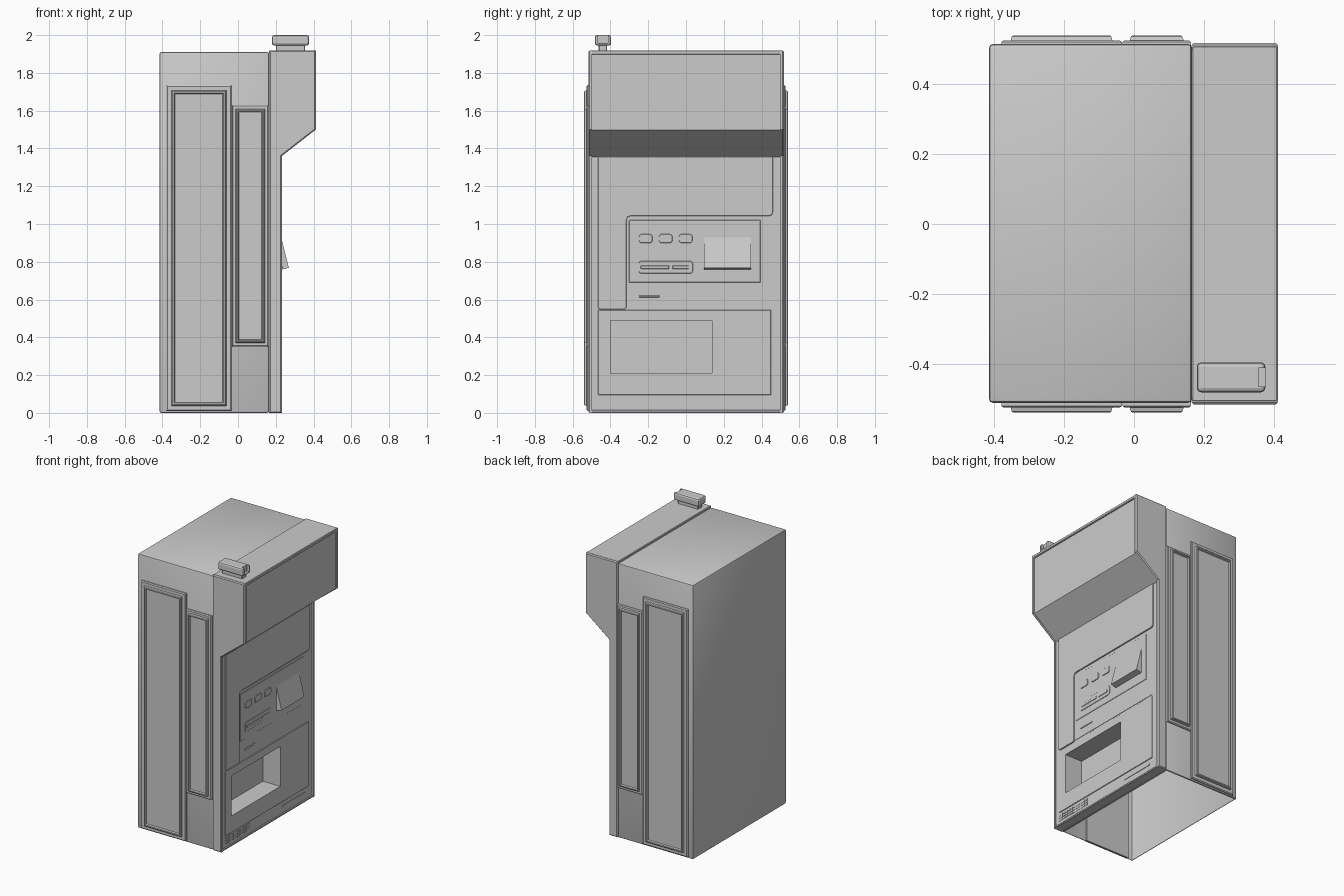
import bpy, bmesh, math
from mathutils import Vector

if "Cube" in bpy.data.objects:
    bpy.data.objects.remove(bpy.data.objects["Cube"])


def finish(name, bm, smooth=False):
    bmesh.ops.recalc_face_normals(bm, faces=bm.faces)
    me = bpy.data.meshes.new(name)
    bm.to_mesh(me)
    bm.free()
    ob = bpy.data.objects.new(name, me)
    bpy.context.collection.objects.link(ob)
    if smooth:
        bpy.ops.object.select_all(action='DESELECT')
        ob.select_set(True)
        bpy.context.view_layer.objects.active = ob
        bpy.ops.object.shade_smooth_by_angle(angle=math.radians(30))
    return ob


def box_bm(x, y, z, bevel=0.0, seg=1):
    bm = bmesh.new()
    bmesh.ops.create_cube(bm, size=1)
    for v in bm.verts:
        v.co = Vector([(a[0] + a[1]) / 2 + c * (a[1] - a[0]) for a, c in zip((x, y, z), v.co)])
    if bevel:
        bmesh.ops.bevel(bm, geom=bm.edges[:], offset=bevel, segments=seg, affect='EDGES', profile=0.5)
    return bm


def box(name, x, y, z, bevel=0.0, seg=1):
    return finish(name, box_bm(x, y, z, bevel, seg))


def prism(name, pts, place, a, b, bevel=0.0):
    """Extrude a 2D outline between a and b; place(u, v, w) gives the 3D point."""
    bm = bmesh.new()
    lo = bm.faces.new([bm.verts.new(place(u, v, a)) for u, v in pts])
    hi = bm.faces.new([bm.verts.new(place(u, v, b)) for u, v in pts])
    lv, hv = lo.verts[:], hi.verts[:]
    for i in range(len(pts)):
        j = (i + 1) % len(pts)
        bm.faces.new((lv[i], lv[j], hv[j], hv[i]))
    if bevel:
        bmesh.ops.recalc_face_normals(bm, faces=bm.faces)
        bmesh.ops.bevel(bm, geom=list(hi.edges), offset=bevel, segments=1, affect='EDGES')
    return finish(name, bm)


def along_x(u, v, w):
    return (w, u, v)


def along_y(u, v, w):
    return (u, w, v)


def rounded(y, z, r, n=4):
    pts = []
    for k, (cy, cz) in enumerate(((y[1] - r, z[1] - r), (y[0] + r, z[1] - r),
                                  (y[0] + r, z[0] + r), (y[1] - r, z[0] + r))):
        for i in range(n + 1):
            t = math.pi / 2 * (k + i / n)
            pts.append((cy + r * math.cos(t), cz + r * math.sin(t)))
    return pts


def stepped_panel(name, x, z, steps, side):
    """Stack of rectangular loops (inset, height) bridged into a framed panel."""
    bm = bmesh.new()
    loops = []
    for i, h in steps:
        loops.append([bm.verts.new((px, side * h, pz)) for px, pz in
                      ((x[0] + i, z[0] + i), (x[1] - i, z[0] + i), (x[1] - i, z[1] - i), (x[0] + i, z[1] - i))])
    bm.faces.new(loops[0])
    bm.faces.new(loops[-1])
    for a, b in zip(loops, loops[1:]):
        for k in range(4):
            m = (k + 1) % 4
            bm.faces.new((a[k], a[m], b[m], b[k]))
    return finish(name, bm)


def cut(ob, cutter):
    m = ob.modifiers.new("opening", 'BOOLEAN')
    m.operation, m.solver, m.object = 'DIFFERENCE', 'EXACT', cutter
    bpy.context.view_layer.objects.active = ob
    bpy.ops.object.modifier_apply(modifier=m.name)


# Rear cabinet: hollow shell, open underneath and towards the door
bm = box_bm((-0.415, 0.165), (-0.512, 0.515), (0, 1.91), 0.01, 2)
bm.normal_update()
bmesh.ops.delete(bm, geom=[f for f in bm.faces if f.normal.z < -0.99 or f.normal.x > 0.99], context='FACES')
finish("cabinet_shell", bm, True)

# Door: recessed core between two full-profile cheeks and a top rim
core = prism("door_core", [(0.165, 0.003), (0.224, 0.003), (0.224, 1.355), (0.403, 1.497),
                           (0.403, 1.91), (0.165, 1.91)], along_y, -0.505, 0.505)
cheek = [(0.165, 0), (0.232, 0), (0.232, 1.36), (0.412, 1.5), (0.412, 1.918), (0.165, 1.918)]
prism("door_cheek_left", cheek, along_y, -0.497, -0.517, 0.006)
prism("door_cheek_right", cheek, along_y, 0.497, 0.518, 0.006)
box("door_top_rim", (0.165, 0.412), (-0.51, 0.511), (1.897, 1.919), 0.004)
box("door_bottom_rim", (0.165, 0.231), (-0.5, 0.5), (0, 0.014), 0.003)

# Framed panels on both sides
frame = [(0, 0.505), (0, 0.521), (0.006, 0.526), (0.027, 0.526), (0.03, 0.537),
         (0.034, 0.540), (0.042, 0.540), (0.046, 0.530)]
slim = [(0, 0.505), (0, 0.521), (0.006, 0.526), (0.021, 0.526), (0.024, 0.537),
        (0.028, 0.540), (0.034, 0.540), (0.038, 0.530)]
for side, label in ((-1, "left"), (1, "right")):
    stepped_panel("large_side_panel_" + label, (-0.38, -0.035), (0.01, 1.735), frame, side)
    stepped_panel("slim_side_panel_" + label, (-0.033, 0.163), (0.35, 1.63), slim, side)

# Raised front panels
upper = [(-0.465, 1.357), (-0.465, 0.555), (-0.455, 0.548), (-0.325, 0.548), (-0.315, 0.558),
         (-0.315, 1.02), (-0.309, 1.036), (-0.293, 1.043), (0.44, 1.043), (0.454, 1.048), (0.46, 1.062), (0.46, 1.357)]
prism("upper_front_panel", upper, along_x, 0.22, 0.232, 0.002)
lower = box("lower_front_panel", (0.22, 0.229), (-0.465, 0.45), (0.095, 0.545), 0.002)
box("control_panel", (0.22, 0.229), (-0.302, 0.395), (0.69, 1.02), 0.002)
box("control_surround", (0.22, 0.2265), (-0.312, 0.45), (0.555, 1.038))

# Dispensing pocket cut through the front, with an open liner behind
py, pz = (-0.4, 0.138), (0.212, 0.49)
cutter = box("pocket_cutter", (0.1, 0.3), py, pz)
cutter.hide_render = True
for ob in (core, lower):
    cut(ob, cutter)
bpy.data.objects.remove(cutter)
bm = box_bm((0.095, 0.228), py, pz)
bm.normal_update()
bmesh.ops.delete(bm, geom=[f for f in bm.faces if f.normal.x > 0.9], context='FACES')
bmesh.ops.reverse_faces(bm, faces=bm.faces)
me = bpy.data.meshes.new("pocket_liner")
bm.to_mesh(me)
bm.free()
bpy.context.collection.objects.link(bpy.data.objects.new("pocket_liner", me))

# Buttons, slot plate and slots
for i, y in enumerate((-0.25, -0.144, -0.038)):
    prism("button_%d" % (i + 1), rounded((y, y + 0.072), (0.9, 0.946), 0.014), along_x, 0.226, 0.234, 0.002)
prism("slot_plate", rounded((-0.25, 0.036), (0.738, 0.804), 0.014), along_x, 0.226, 0.232, 0.002)
for n, y in (("long_slot", (-0.24, -0.09)), ("short_slot", (-0.072, 0.014))):
    box(n, (0.228, 0.235), y, (0.762, 0.78), 0.002)
box("small_latch", (0.224, 0.231), (-0.25, -0.14), (0.612, 0.622), 0.002)

# Sloping hopper flap
prism("hopper_flap", [(0.225, 0.955), (0.23, 0.925), (0.269, 0.768), (0.225, 0.757)], along_y, 0.095, 0.345)

# Grille and vent slot along the foot of the door
for r in range(3):
    for c in range(12):
        y, z = -0.47 + c * 0.024, 0.034 + r * 0.018
        box("grille_bar", (0.222, 0.2265), (y, y + 0.016), (z, z + 0.011))
prism("vent_slot", rounded((0.17, 0.42), (0.052, 0.066), 0.006), along_x, 0.222, 0.2275)

# Camera on the roof
box("camera_stem", (0.2, 0.355), (-0.462, -0.418), (1.91, 1.955), 0.003)
cam = box("camera_housing", (0.18, 0.376), (-0.482, -0.396), (1.945, 2.0), 0.012, 2)
cutter = box("lens_cutter", (0.357, 0.4), (-0.465, -0.413), (1.957, 2.02))
cutter.hide_render = True
cut(cam, cutter)
bpy.data.objects.remove(cutter)
